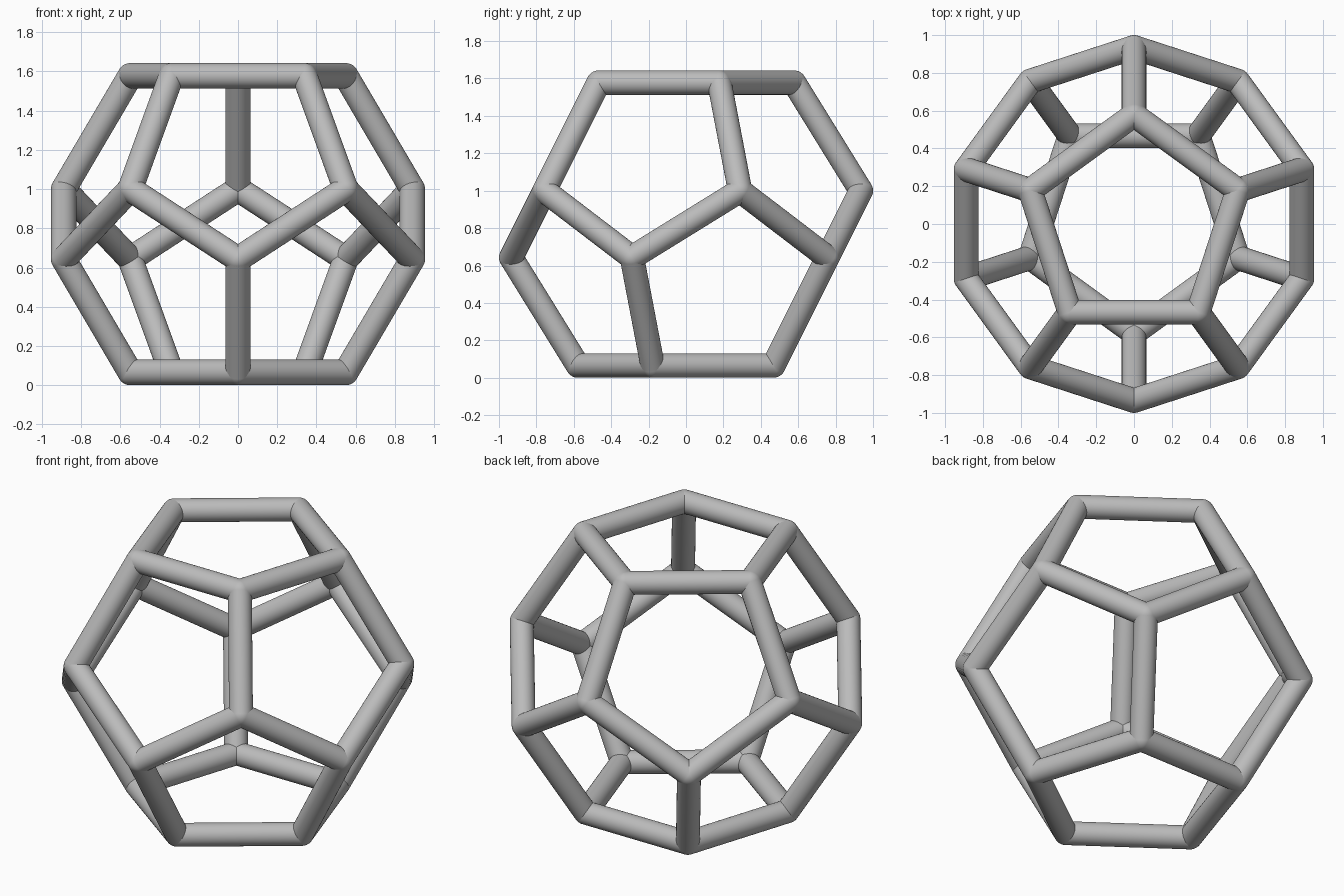
import bpy, math
from mathutils import Vector

if "Cube" in bpy.data.objects:
    bpy.data.objects.remove(bpy.data.objects["Cube"])

TUBE = 0.065                      # strut radius
MID = 1.0 - TUBE                  # radius of the two middle rings
PHI = (1 + math.sqrt(5)) / 2
CAP = MID / PHI                   # radius of top and bottom pentagons
EDGE = 2 * CAP * math.sin(math.pi / 5)
HALF = EDGE * 1.113516            # centre to pentagon face
MID_H = HALF - EDGE * 0.850651    # middle ring height above centre
CZ = HALF + TUBE                  # centre height

grey = bpy.data.materials.new("mid grey")
grey.diffuse_color = (0.5, 0.5, 0.5, 1)
grey.use_nodes = True
grey.node_tree.nodes["Principled BSDF"].inputs["Base Color"].default_value = grey.diffuse_color


def ring(radius, z, start):
    return [Vector((radius * math.cos(start + i * math.tau / 5),
                    radius * math.sin(start + i * math.tau / 5), CZ + z))
            for i in range(5)]


def finish(name):
    ob = bpy.context.object
    ob.name = name
    ob.data.materials.append(grey)
    bpy.ops.object.shade_smooth_by_angle(angle=math.radians(40))


def strut(name, a, b):
    d = b - a
    bpy.ops.mesh.primitive_cylinder_add(
        vertices=32, radius=TUBE, depth=d.length, end_fill_type='NOTHING',
        location=(a + b) / 2, rotation=d.to_track_quat('Z', 'Y').to_euler())
    finish(name)


def joint(name, p):
    bpy.ops.mesh.primitive_uv_sphere_add(segments=32, ring_count=16,
                                         radius=TUBE, location=p)
    finish(name)


up, down = math.pi / 2, -math.pi / 2
top = ring(CAP, HALF, up)
upper = ring(MID, MID_H, up)
lower = ring(MID, -MID_H, down)
bottom = ring(CAP, -HALF, down)

# Pentagon rims and the slanted struts joining them to the middle rings
for i in range(5):
    strut("top_rim_strut", top[i], top[(i + 1) % 5])
    strut("bottom_rim_strut", bottom[i], bottom[(i + 1) % 5])
    strut("upper_strut", top[i], upper[i])
    strut("lower_strut", bottom[i], lower[i])

# Zigzag belt around the middle
for a in upper:
    for b in sorted(lower, key=lambda p: (p - a).length)[:2]:
        strut("belt_strut", a, b)

# Rounded corner joints
for p in top + upper + lower + bottom:
    joint("corner_joint", p)
